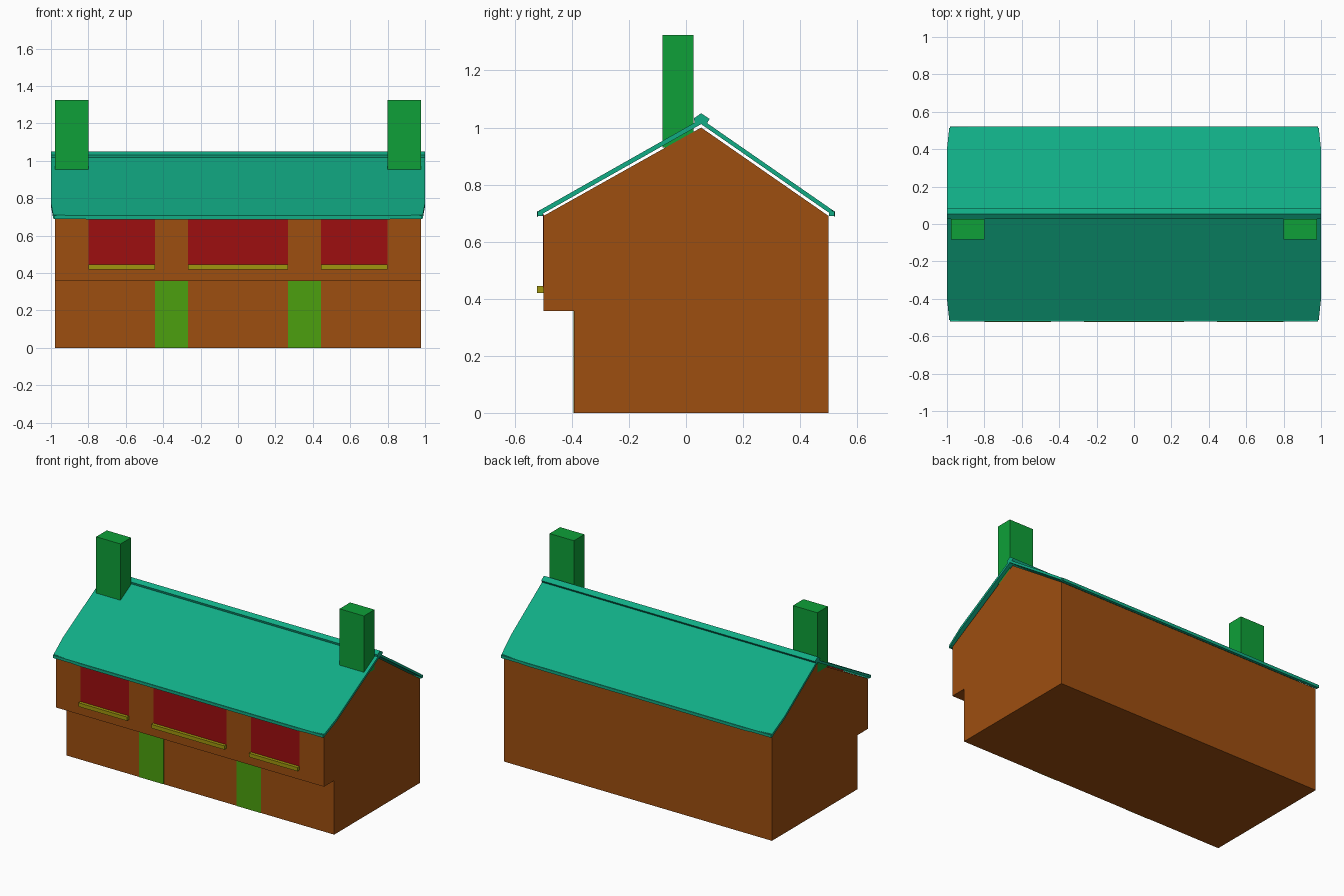
import bpy
import bmesh

cube = bpy.data.objects.get("Cube")
if cube:
    bpy.data.objects.remove(cube, do_unlink=True)


def material(name, rgb):
    """Flat material from display RGB values, converted to linear."""
    linear = [((c / 255 + 0.055) / 1.055) ** 2.4 if c > 10 else c / 255 / 12.92 for c in rgb]
    mat = bpy.data.materials.new(name)
    mat.use_nodes = True
    mat.diffuse_color = (*linear, 1)
    mat.node_tree.nodes["Principled BSDF"].inputs["Base Color"].default_value = (*linear, 1)
    return mat


brown = material("brown wall", (157, 78, 16))
teal = material("teal roof", (17, 172, 133))
green = material("green chimney", (14, 160, 56))
lime = material("lime door", (76, 160, 14))
red = material("red window", (157, 14, 16))
olive = material("olive sill", (160, 150, 14))


def prism(name, loop, offset, mat):
    """Closed solid from a 3D outline swept along an offset."""
    bm = bmesh.new()
    face = bm.faces.new([bm.verts.new(p) for p in loop])
    swept = bmesh.ops.extrude_face_region(bm, geom=[face])["geom"]
    verts = [g for g in swept if isinstance(g, bmesh.types.BMVert)]
    bmesh.ops.translate(bm, vec=offset, verts=verts)
    bmesh.ops.recalc_face_normals(bm, faces=bm.faces)
    mesh = bpy.data.meshes.new(name)
    bm.to_mesh(mesh)
    bm.free()
    mesh.materials.append(mat)
    obj = bpy.data.objects.new(name, mesh)
    bpy.context.collection.objects.link(obj)
    return obj


def profile(name, points, half_width, mat):
    """Side outline (y, z) swept across x."""
    return prism(name, [(-half_width, y, z) for y, z in points], (2 * half_width, 0, 0), mat)


def box(name, x0, x1, y0, y1, z0, z1, mat):
    loop = [(x0, y0, z0), (x1, y0, z0), (x1, y1, z0), (x0, y1, z0)]
    return prism(name, loop, (0, 0, z1 - z0), mat)


# House body with the overhanging upper storey
WALL, FRONT, LOWER = 0.978, -0.5, -0.393
RIDGE_Y, STOREY, EAVE = 0.053, 0.357, 0.69
profile("house_body", [(LOWER, 0), (0.5, 0), (0.5, EAVE), (RIDGE_Y, 1.0),
                       (FRONT, EAVE), (FRONT, STOREY), (LOWER, STOREY)], WALL, brown)


# Roof slopes, with eave corners slightly drawn in
def roof_slope(name, eave_y):
    side = 1 if eave_y > 0 else -1
    plan = [(-1, RIDGE_Y), (-1, side * 0.4), (-0.988, eave_y - side * 0.01), (-0.8, eave_y)]
    plan += [(-x, y) for x, y in reversed(plan)]
    top_z, low_z = 1.03, 0.705
    slope = (low_z - top_z) / (eave_y - RIDGE_Y)
    loop = [(x, y, top_z + slope * (y - RIDGE_Y)) for x, y in plan]
    return prism(name, loop, (0, 0, -0.018), teal)


roof_slope("roof_front", -0.522)
roof_slope("roof_back", 0.522)
for name, y in (("eave_board_front", -0.511), ("eave_board_back", 0.511)):
    box(name, -0.985, 0.985, y - 0.01, y + 0.01, EAVE, 0.708, teal)

# Ridge cap
profile("ridge_cap", [(0.027, 1.032), (RIDGE_Y, 1.05), (0.083, 1.03), (0.072, 1.013),
                      (RIDGE_Y, 1.02), (0.032, 1.013)], 1.0, teal)

# Chimneys and doors in mirrored pairs
for side, label in ((1, "left"), (-1, "right")):
    a, b = sorted((side * 0.8, side * WALL))
    box("chimney_" + label, a, b, -0.083, 0.027, 0.93, 1.325, green)
    a, b = sorted((side * 0.267, side * 0.445))
    box("door_" + label, a, b, LOWER - 0.002, LOWER + 0.002, 0, STOREY, lime)

# Windows with sills
for label, a, b in (("right", -0.8, -0.445), ("middle", -0.267, 0.267), ("left", 0.445, 0.8)):
    box("window_" + label, a, b, FRONT - 0.002, FRONT + 0.002, 0.44, 0.695, red)
    box("sill_" + label, a, b, FRONT - 0.023, FRONT, 0.42, 0.445, olive)
